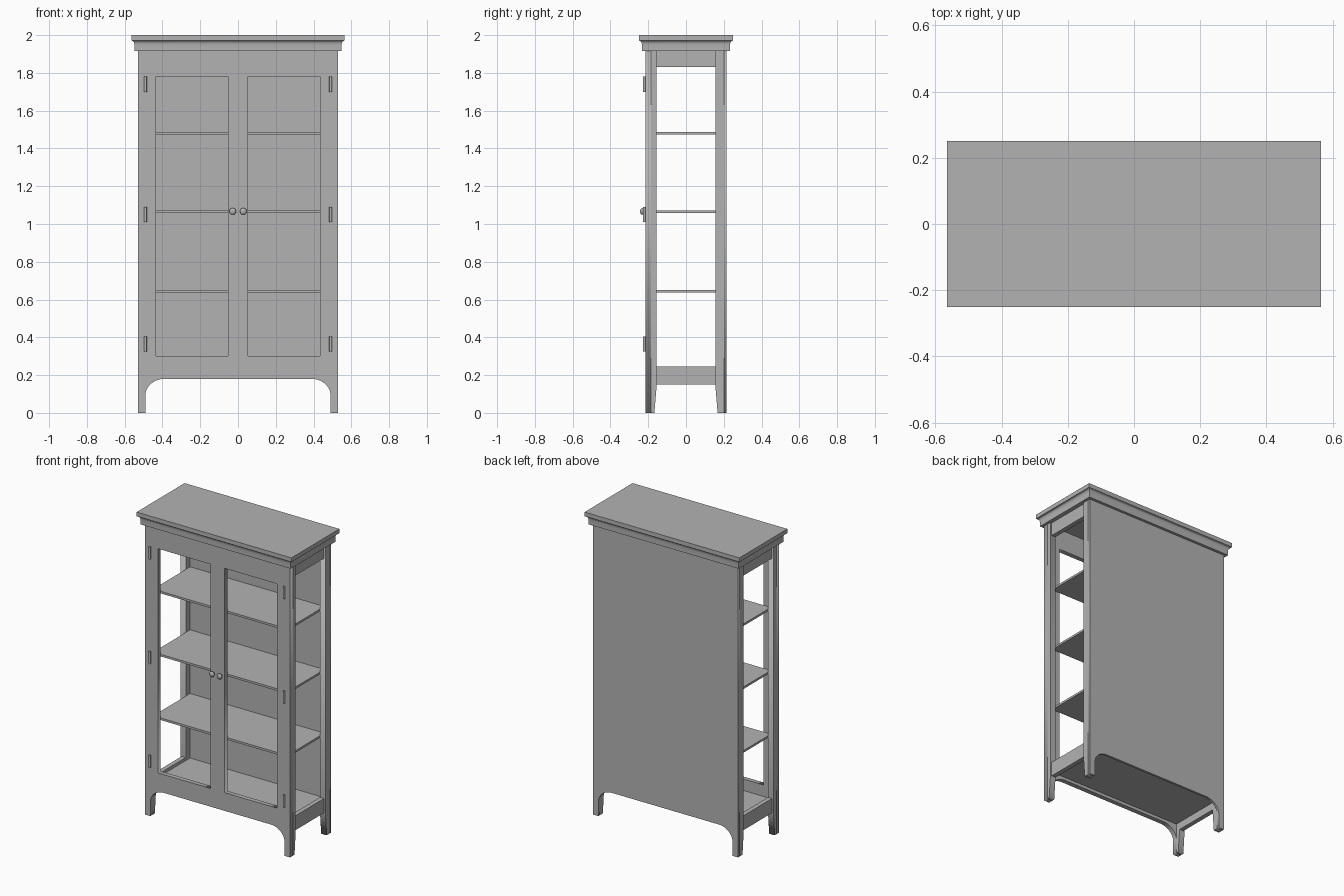
import bpy, bmesh
from math import pi, sin, cos, radians
from mathutils import Matrix

cube = bpy.data.objects.get("Cube")
if cube:
    bpy.data.objects.remove(cube, do_unlink=True)

grey = bpy.data.materials.new("plain grey")
grey.use_nodes = True
colour = (0.45, 0.45, 0.45, 1)
grey.diffuse_color = colour
for node in grey.node_tree.nodes:
    if node.type == 'BSDF_PRINCIPLED':
        node.inputs["Base Color"].default_value = colour


def add_mesh(name, bm):
    bmesh.ops.recalc_face_normals(bm, faces=bm.faces[:])
    mesh = bpy.data.meshes.new(name)
    bm.to_mesh(mesh)
    bm.free()
    mesh.materials.append(grey)
    obj = bpy.data.objects.new(name, mesh)
    bpy.context.collection.objects.link(obj)
    return obj


def activate(obj):
    bpy.ops.object.select_all(action='DESELECT')
    obj.select_set(True)
    bpy.context.view_layer.objects.active = obj


def smooth(obj, angle=40):
    activate(obj)
    bpy.ops.object.shade_smooth_by_angle(angle=radians(angle))


def box(name, x, y, z):
    """Box from (low, high) pairs."""
    bm = bmesh.new()
    size = [b - a for a, b in (x, y, z)]
    mid = [(a + b) / 2 for a, b in (x, y, z)]
    bmesh.ops.create_cube(bm, size=1, matrix=Matrix.Translation(mid) @ Matrix.Diagonal((*size, 1)))
    return add_mesh(name, bm)


def cut_board(name, outlines, near, far, across_x=False):
    """Upright board from an outline and its holes, with thickness along y or x."""
    curve = bpy.data.curves.new(name, 'CURVE')
    curve.dimensions = '2D'
    curve.fill_mode = 'BOTH'
    curve.extrude = (far - near) / 2
    for outline in outlines:
        spline = curve.splines.new('POLY')
        spline.points.add(len(outline) - 1)
        for point, (u, v) in zip(spline.points, outline):
            point.co = (u, v, 0, 1)
        spline.use_cyclic_u = True
    curve.materials.append(grey)
    obj = bpy.data.objects.new(name, curve)
    bpy.context.collection.objects.link(obj)
    mid = (near + far) / 2
    obj.rotation_euler = (pi / 2, 0, pi / 2 if across_x else 0)
    obj.location = (mid, 0, 0) if across_x else (0, mid, 0)
    activate(obj)
    bpy.ops.object.convert(target='MESH')
    return obj


def rectangle(x0, x1, z0, z1):
    return [(x0, z0), (x1, z0), (x1, z1), (x0, z1)]


# Main sizes
W, D, TOP = 0.53, 0.215, 1.92
LEG = 0.49
FRONT, BACK = -0.185, 0.2

# Arched outline shared by the front and the back
arch = []
for i in range(11):
    a = i / 10 * pi / 2
    arch.append((LEG - 0.1 + 0.1 * cos(a), 0.093 + 0.087 * sin(a)))
right_half = [(W, TOP), (W, 0), (LEG, 0)] + arch
outline = right_half + [(-x, z) for x, z in reversed(right_half)]

windows = [rectangle(0.052, 0.435, 0.30, 1.78), rectangle(-0.435, -0.052, 0.30, 1.78)]
cut_board("door_front", [outline] + windows, -D, FRONT)
cut_board("back_panel", [outline], BACK, D)

# Corner posts with tapered feet, side rails
for side, s in (("left", 1), ("right", -1)):
    x0, x1 = sorted((s * LEG, s * W))
    for end, inner, outer in (("front", -0.155, FRONT), ("back", 0.155, BACK)):
        foot = inner * 1.08
        profile = [(outer, 0), (foot, 0), (inner, 0.15), (inner, TOP), (outer, TOP)]
        cut_board(f"{side}_{end}_post", [profile], x0, x1, across_x=True)
    r0, r1 = sorted((s * LEG, s * (W - 0.01)))
    box(f"{side}_bottom_rail", (r0, r1), (-0.155, 0.155), (0.15, 0.245))
    box(f"{side}_top_rail", (r0, r1), (-0.155, 0.155), (1.83, TOP))

# Floor and shelves
box("cabinet_floor", (-LEG, LEG), (FRONT, BACK), (0.20, 0.225))
for i, z in enumerate((0.637, 1.057, 1.473)):
    box(f"shelf_{i + 1}", (-LEG, LEG), (FRONT, BACK), (z, z + 0.014))

# Moulded cornice: rectangular rings stacked along a profile of (overhang, height)
profile = [(0.018, 1.917), (0.018, 1.945)]
for i in range(1, 7):
    a = i / 6 * pi / 2
    profile.append((0.018 + 0.012 * (1 - cos(a)), 1.945 + 0.025 * sin(a)))
profile += [(0.035, 1.972), (0.035, 2.0)]
bm = bmesh.new()
rings = []
for o, z in profile:
    rings.append([bm.verts.new((sx * (W + o), sy * (D + o), z))
                  for sx, sy in ((-1, -1), (1, -1), (1, 1), (-1, 1))])
for low, high in zip(rings, rings[1:]):
    for i in range(4):
        j = (i + 1) % 4
        bm.faces.new((low[i], low[j], high[j], high[i]))
bm.faces.new(rings[0])
bm.faces.new(rings[-1])
smooth(add_mesh("cornice", bm), 30)

# Hinges and knobs
for side, s in (("left", 1), ("right", -1)):
    for i, z in enumerate((0.365, 1.05, 1.74)):
        bm = bmesh.new()
        bmesh.ops.create_cone(bm, cap_ends=True, segments=16, radius1=0.007, radius2=0.007,
                              depth=0.08, matrix=Matrix.Translation((s * 0.49, -0.221, z)))
        smooth(add_mesh(f"{side}_hinge_{i + 1}", bm))
    bm = bmesh.new()
    centre = Matrix.Translation((s * 0.028, -0.233, 1.067))
    bmesh.ops.create_uvsphere(bm, u_segments=24, v_segments=12, radius=0.018,
                              matrix=centre @ Matrix.Diagonal((1, 0.55, 1, 1)))
    bmesh.ops.create_cone(bm, cap_ends=True, segments=16, radius1=0.008, radius2=0.008, depth=0.03,
                          matrix=Matrix.Translation((s * 0.028, -0.22, 1.067)) @ Matrix.Rotation(pi / 2, 4, 'X'))
    smooth(add_mesh(f"{side}_knob", bm))
